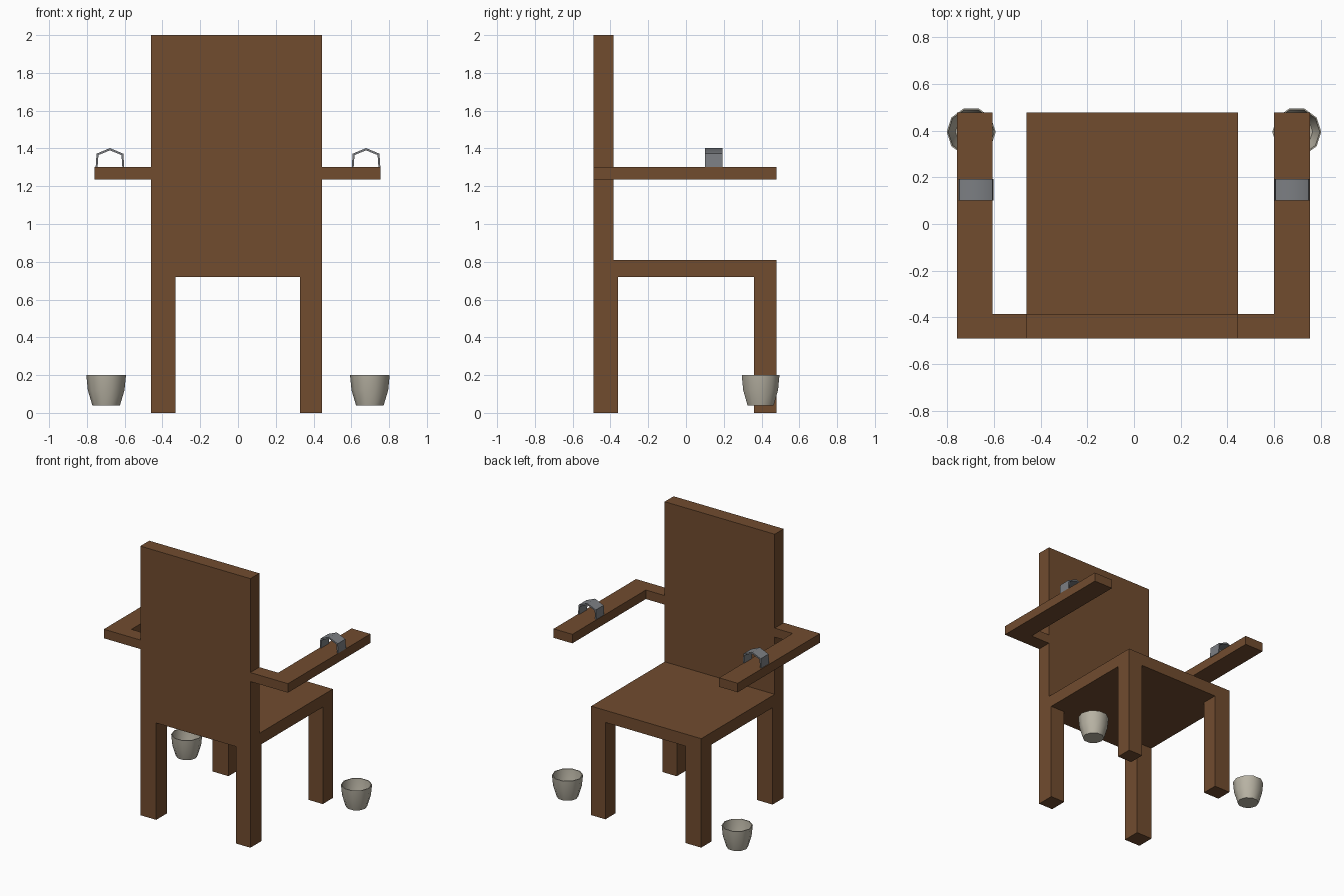
import bpy, bmesh, math
from mathutils import Vector

cube = bpy.data.objects.get("Cube")
if cube:
    bpy.data.objects.remove(cube, do_unlink=True)


def material(name, color):
    m = bpy.data.materials.new(name)
    m.use_nodes = True
    m.diffuse_color = (*color, 1)
    m.node_tree.nodes["Principled BSDF"].inputs["Base Color"].default_value = (*color, 1)
    return m


wood = material("brown wood", (0.165, 0.072, 0.028))
metal = material("grey metal", (0.2, 0.21, 0.225))
clay = material("pale grey ceramic", (0.48, 0.45, 0.37))


def finish(name, bm, mat):
    bmesh.ops.recalc_face_normals(bm, faces=bm.faces)
    mesh = bpy.data.meshes.new(name)
    bm.to_mesh(mesh)
    bm.free()
    mesh.materials.append(mat)
    obj = bpy.data.objects.new(name, mesh)
    bpy.context.collection.objects.link(obj)
    return obj


def prism(name, points, direction, mat):
    """Extrude a flat polygon along a direction."""
    bm = bmesh.new()
    face = bm.faces.new([bm.verts.new(p) for p in points])
    ext = bmesh.ops.extrude_face_region(bm, geom=[face])
    bmesh.ops.translate(bm, verts=[v for v in ext["geom"] if isinstance(v, bmesh.types.BMVert)],
                        vec=Vector(direction))
    return finish(name, bm, mat)


def box(name, x0, x1, y0, y1, z0, z1):
    return prism(name, [(x0, y0, z0), (x1, y0, z0), (x1, y1, z0), (x0, y1, z0)],
                 (0, 0, z1 - z0), wood)


def smooth(obj, degrees):
    bpy.ops.object.select_all(action="DESELECT")
    obj.select_set(True)
    bpy.context.view_layer.objects.active = obj
    bpy.ops.object.shade_smooth_by_angle(angle=math.radians(degrees))


# Chair body
XR, XL = -0.46, 0.445
BACK, INNER, FRONT = -0.49, -0.385, 0.478
SEAT = 0.72
box("backrest", XR, XL, BACK, INNER, SEAT, 2.0)
box("seat", XR, XL, INNER, FRONT, SEAT, 0.81)
for side, x0, x1 in (("right", XR, -0.33), ("left", 0.328, XL)):
    box(f"{side}_back_leg", x0, x1, BACK, -0.36, 0, SEAT)
    box(f"{side}_front_leg", x0, x1, 0.36, FRONT, 0, SEAT)


def armrest(side, s, edge, inner, outer):
    # L-shaped arm
    outline = [(edge, BACK), (s * outer, BACK), (s * outer, FRONT),
               (s * inner, FRONT), (s * inner, INNER), (edge, INNER)]
    prism(f"{side}_armrest", [(x, y, 1.235) for x, y in outline], (0, 0, 0.067), wood)


def cuff(side, s):
    # Arched strap over the arm
    outer = [(-0.076, 1.295), (-0.071, 1.372), (0, 1.402), (0.071, 1.372), (0.076, 1.295)]
    inner = [(0.066, 1.295), (0.061, 1.365), (0, 1.39), (-0.061, 1.365), (-0.066, 1.295)]
    points = [(s * 0.678 + x, 0.1, z) for x, z in outer + inner]
    smooth(prism(f"{side}_wrist_cuff", points, (0, 0.092, 0), metal), 50)


def cup(side, s):
    # Ten-sided open cup with a thin wall
    profile = [(0.073, 0.04), (0.097, 0.12), (0.105, 0.2),
               (0.099, 0.2), (0.091, 0.12), (0.068, 0.046)]
    sides = 10
    bm = bmesh.new()
    rings = []
    for r, z in profile:
        rings.append([bm.verts.new((s * 0.698 + r * math.cos(math.tau * i / sides),
                                    0.395 + r * math.sin(math.tau * i / sides), z))
                      for i in range(sides)])
    for low, high in zip(rings, rings[1:]):
        for i in range(sides):
            j = (i + 1) % sides
            bm.faces.new((low[i], low[j], high[j], high[i]))
    bm.faces.new(rings[0])
    bm.faces.new(rings[-1])
    smooth(finish(f"{side}_cup", bm, clay), 45)


armrest("right", -1, XR, 0.607, 0.76)
armrest("left", 1, XL, 0.6, 0.754)
for side, s in (("right", -1), ("left", 1)):
    cuff(side, s)
    cup(side, s)
